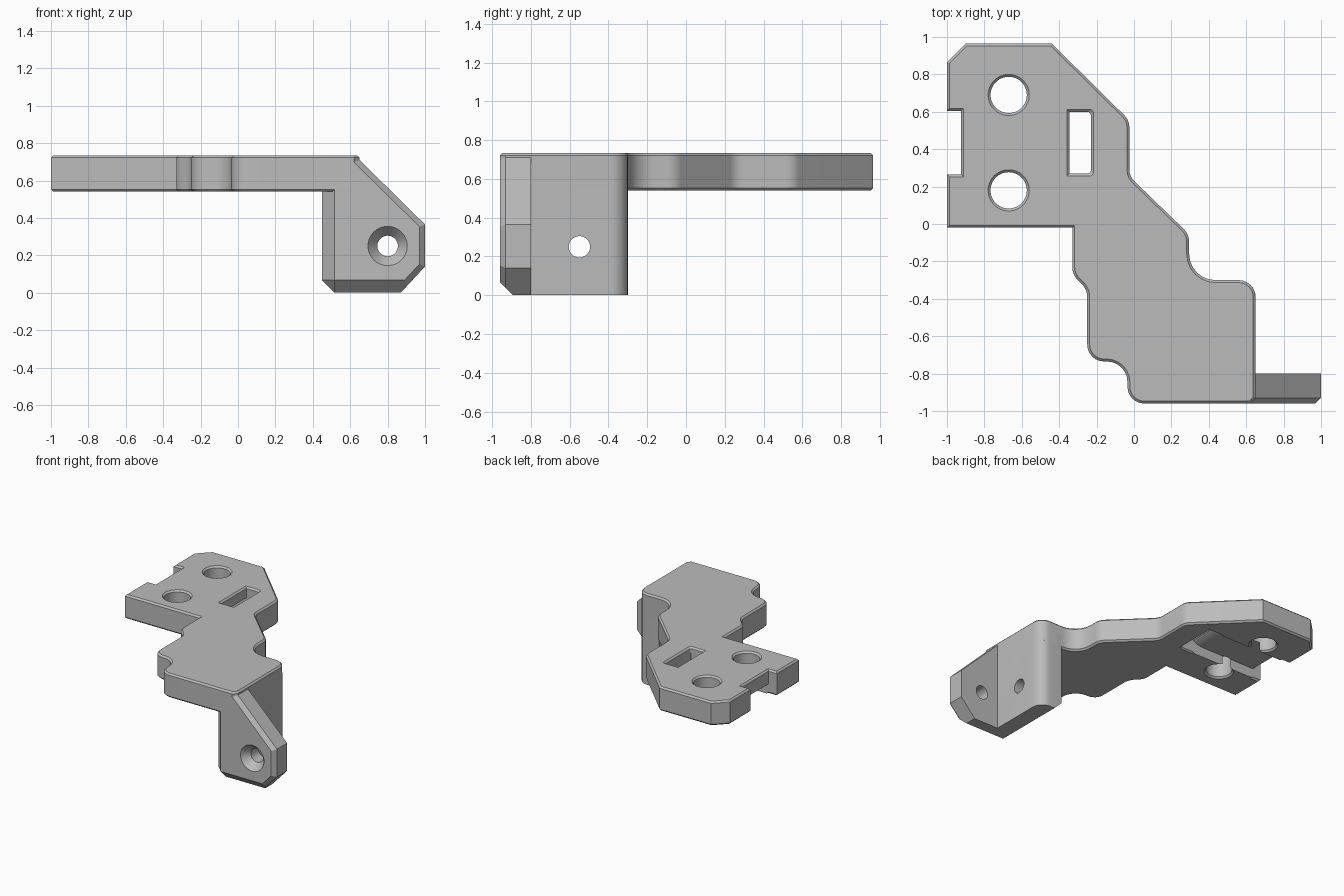
import bpy, bmesh, math
from mathutils import Vector

if "Cube" in bpy.data.objects:
    bpy.data.objects.remove(bpy.data.objects["Cube"])

grey = bpy.data.materials.new("grey plastic")
grey.diffuse_color = (0.5, 0.5, 0.5, 1)
grey.use_nodes = True
grey.node_tree.nodes["Principled BSDF"].inputs["Base Color"].default_value = grey.diffuse_color


def finish(name, bm):
    bmesh.ops.recalc_face_normals(bm, faces=bm.faces)
    me = bpy.data.meshes.new(name)
    bm.to_mesh(me)
    bm.free()
    me.materials.append(grey)
    ob = bpy.data.objects.new(name, me)
    bpy.context.collection.objects.link(ob)
    return ob


def loft(rings):
    """Closed solid through rings of equal point count."""
    bm = bmesh.new()
    vs = [[bm.verts.new(p) for p in r] for r in rings]
    n = len(vs[0])
    bm.faces.new(vs[0])
    bm.faces.new(vs[-1])
    for a, b in zip(vs, vs[1:]):
        for i in range(n):
            bm.faces.new((a[i], a[(i + 1) % n], b[(i + 1) % n], b[i]))
    bmesh.ops.recalc_face_normals(bm, faces=bm.faces)
    return bm


def rounded(corners, steps=6):
    """Outline from (x, y, radius) corners."""
    out, n = [], len(corners)
    for i, (x, y, r) in enumerate(corners):
        p = Vector((x, y))
        if r == 0:
            out.append(p)
            continue
        a = (Vector(corners[i - 1][:2]) - p).normalized()
        b = (Vector(corners[(i + 1) % n][:2]) - p).normalized()
        half = a.angle(b) / 2
        c = p + (a + b).normalized() * (r / math.sin(half))
        t = r / math.tan(half)
        u, v = p + a * t - c, p + b * t - c
        ang = u.angle(v)
        for k in range(steps + 1):
            f = k / steps
            out.append(c + (u * math.sin((1 - f) * ang) + v * math.sin(f * ang)) / math.sin(ang))
    return out


def lathe_cutter(name, place, profile, n=48):
    """Round cutter from (radius, depth); place maps (u, v, depth) to xyz."""
    return finish(name, loft([[place(r * math.cos(2 * math.pi * k / n), r * math.sin(2 * math.pi * k / n), d)
                               for k in range(n)] for r, d in profile]))


def cut(ob, cutters):
    for c in cutters:
        m = ob.modifiers.new(c.name, 'BOOLEAN')
        m.operation, m.solver, m.object = 'DIFFERENCE', 'EXACT', c
        bpy.context.view_layer.objects.active = ob
        bpy.ops.object.modifier_apply(modifier=m.name)
        bpy.data.objects.remove(c)


def smooth(ob):
    bpy.ops.object.select_all(action='DESELECT')
    ob.select_set(True)
    bpy.context.view_layer.objects.active = ob
    bpy.ops.object.shade_smooth_by_angle(angle=math.radians(28))


Z0, Z1, E = 0.54, 0.735, 0.013

# Top plate: stepped outline with small chamfers on both rims
outline = rounded([
    (-1, -0.02, 0), (-0.33, -0.02, 0), (-0.33, -0.27, 0.1), (-0.25, -0.35, 0.1),
    (-0.25, -0.735, 0.09), (-0.035, -0.735, 0.11), (-0.035, -0.96, 0.09),
    (0.62, -0.96, 0), (0.65, -0.93, 0), (0.65, -0.3, 0.09), (0.295, -0.3, 0.14),
    (0.295, -0.055, 0.1), (-0.025, 0.255, 0.09), (-0.025, 0.555, 0.09),
    (-0.44, 0.965, 0), (-0.9, 0.965, 0), (-1, 0.865, 0), (-1, 0.605, 0),
    (-0.925, 0.605, 0), (-0.925, 0.265, 0), (-1, 0.265, 0)])
bm = loft([[(p.x, p.y, z) for p in outline] for z in (Z0, Z1)])
rims = [e for e in bm.edges if abs(e.verts[0].co.z - e.verts[1].co.z) < 1e-5]
bmesh.ops.bevel(bm, geom=rims, offset=E, segments=1, affect='EDGES')
plate = finish("top_plate", bm)


def flared(r):
    return [(r + 2 * E, Z0 - E), (r, Z0 + E), (r, Z1 - E), (r + 2 * E, Z1 + E)]


# Two round holes, the strap slot and the strap channel underneath
cutters = [lathe_cutter("hole_cutter", lambda u, v, d, y=y: (-0.67 + u, y + v, d), flared(0.097))
           for y in (0.18, 0.69)]
rings = []
for g, z in flared(0):
    rings.append([(p.x, p.y, z) for p in rounded(
        [(-0.345 - g, 0.27 - g, 0), (-0.23 + g, 0.27 - g, 0.02),
         (-0.23 + g, 0.6 + g, 0.02), (-0.345 - g, 0.6 + g, 0)])])
cutters.append(finish("slot_cutter", loft(rings)))
channel = [(-1.05, 0.5), (-0.232, 0.5), (-0.232, 0.69), (-0.27, 0.685), (-0.31, 0.67),
           (-0.35, 0.645), (-0.39, 0.627), (-0.44, 0.62), (-1.05, 0.62)]
cutters.append(finish("channel_cutter", loft([[(x, y, z) for x, z in channel] for y in (0.268, 0.602)])))
cut(plate, cutters)
smooth(plate)

# Side wall: chamfered on its outer lower edges, rounded at the back
bm = loft([[(0.45, -0.96, z), (0.65, -0.96, z), (0.65, -0.3, z), (0.45, -0.3, z)] for z in (0, 0.66)])


def on(e, **lim):
    return all(abs(getattr(v.co, a) - t) < 1e-4 for v in e.verts for a, t in lim.items())


back = [e for e in bm.edges if on(e, x=0.65, y=-0.3)]
bmesh.ops.bevel(bm, geom=back, offset=0.09, segments=8, profile=0.5, affect='EDGES')
low = [e for e in bm.edges if on(e, x=0.45, y=-0.96) or on(e, x=0.45, z=0) or on(e, y=-0.96, z=0)]
bmesh.ops.bevel(bm, geom=low, offset=0.067, segments=1, affect='EDGES')
wall = finish("side_wall", bm)
cut(wall, [lathe_cutter("wall_hole_cutter", lambda u, v, d: (d, -0.55 + u, 0.25 + v),
                        [(0.115, 0.44), (0.105, 0.45), (0.055, 0.5), (0.055, 0.7)])])
smooth(wall)

# Front tab: sloped ear with chamfered front rim
full = [(0.52, 0), (0.87, 0), (1, 0.14), (1, 0.365), (0.64, 0.72), (0.52, 0.72)]
raised = [(0.52, 0.037), (0.904, 0.037)] + full[2:]
front = [(0.52, 0.067), (0.89, 0.067), (0.97, 0.153), (0.97, 0.353), (0.612, 0.706), (0.52, 0.706)]
tab = finish("front_tab", loft([[(x, y, z) for x, z in ring] for ring, y in
                                ((full, -0.8), (full, -0.893), (raised, -0.93), (front, -0.96))]))
cut(tab, [lathe_cutter("tab_hole_cutter", lambda u, v, d: (0.8 + u, d, 0.25 + v),
                       [(0.115, -0.97), (0.105, -0.96), (0.055, -0.9), (0.055, -0.7)])])
smooth(tab)
